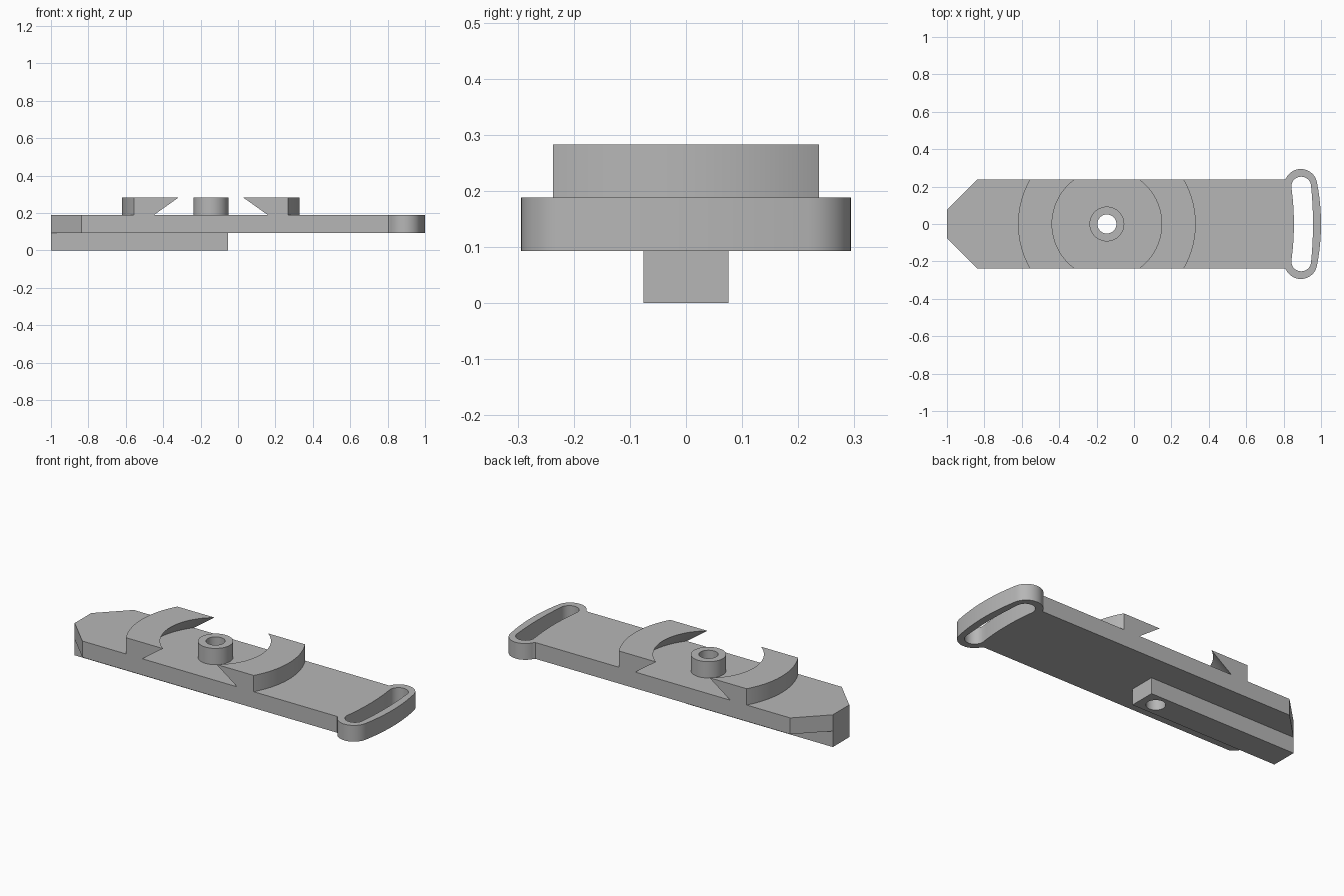
import bpy
import bmesh
from math import sqrt, sin, cos, pi, radians

cube = bpy.data.objects.get("Cube")
if cube:
    bpy.data.objects.remove(cube)

GREY = (0.47, 0.47, 0.47, 1.0)
grey = bpy.data.materials.new("plain grey")
grey.use_nodes = True
grey.diffuse_color = GREY
grey.node_tree.nodes["Principled BSDF"].inputs["Base Color"].default_value = GREY

CX = -0.145                # axis of the boss and the curved clips
HALF = 0.237               # half width of the plate
Z1, Z2, Z3 = 0.093, 0.188, 0.283


def finish(name, bm):
    bmesh.ops.remove_doubles(bm, verts=bm.verts, dist=0.0002)
    bmesh.ops.recalc_face_normals(bm, faces=bm.faces)
    mesh = bpy.data.meshes.new(name)
    bm.to_mesh(mesh)
    bm.free()
    mesh.materials.append(grey)
    obj = bpy.data.objects.new(name, mesh)
    bpy.context.collection.objects.link(obj)
    bpy.ops.object.select_all(action='DESELECT')
    obj.select_set(True)
    bpy.context.view_layer.objects.active = obj
    bpy.ops.object.shade_smooth_by_angle(angle=radians(30))
    return obj


def slab(name, loops, z0, z1):
    """Extruded flat shape; the first loop is the outline, the rest are holes."""
    curve = bpy.data.curves.new(name + "_profile", 'CURVE')
    curve.dimensions = '2D'
    curve.fill_mode = 'BOTH'
    curve.extrude = (z1 - z0) / 2
    for loop in loops:
        spline = curve.splines.new('POLY')
        spline.points.add(len(loop) - 1)
        for point, (x, y) in zip(spline.points, loop):
            point.co = (x, y, 0, 1)
        spline.use_cyclic_u = True
    temp = bpy.data.objects.new(name + "_profile", curve)
    bpy.context.collection.objects.link(temp)
    mesh = bpy.data.meshes.new_from_object(temp)
    bm = bmesh.new()
    bm.from_mesh(mesh)
    bpy.data.objects.remove(temp)
    bpy.data.curves.remove(curve)
    bpy.data.meshes.remove(mesh)
    for v in bm.verts:
        v.co.z += (z0 + z1) / 2
    return finish(name, bm)


def arc(cx, cy, r, a0, a1, n):
    steps = [radians(a0 + (a1 - a0) * i / n) for i in range(n + 1)]
    return [(cx + r * cos(a), cy + r * sin(a)) for a in steps]


def bow(x_end, x_mid, y, n=12):
    """Shallow arc running from +y to -y, bulging to x_mid."""
    ts = [1 - 2 * i / n for i in range(1, n)]
    return [(x_mid + (x_end - x_mid) * t * t, y * t) for t in ts]


def circle(r):
    return arc(CX, 0, r, 0, 360, 48)[:-1]


def mirrored(points):
    return [(x, -y) for x, y in reversed(points)]


# Plate with pointed nose, strap loop and bolt hole
shoulder = [(-1, 0.076), (-0.838, HALF), (0.805, HALF)]
corner = arc(0.892, 0.206, 0.088, 155, 8, 20)
outline = shoulder + corner + bow(0.979, 1.0, 0.218) + mirrored(shoulder + corner)
slot_end = arc(0.894, 0.2, 0.053, 178, 2, 16)
slot = (slot_end + bow(0.947, 0.957, 0.2) + mirrored(slot_end)
        + list(reversed(bow(0.841, 0.855, 0.2))))
hole = circle(0.051)
slab("plate", [outline, slot, hole], Z1, Z2)

# Keel under the plate
keel = [(-1, -0.076), (-0.053, -0.076), (-0.053, 0.076), (-1, 0.076)]
slab("keel", [keel, hole], 0, Z1)

# Boss around the hole
slab("boss", [circle(0.093), hole], Z2, Z3)


# Curved clips, undercut on the inside and trimmed flush with the plate
def clip(name, side, n=32):
    section = [(0.475, Z2), (0.475, Z3), (0.293, Z3), (0.387, Z2)]
    bm = bmesh.new()
    rows = []
    for i in range(n + 1):
        y = HALF * sin(pi * (i / n - 0.5))
        rows.append([bm.verts.new((CX + side * sqrt(r * r - y * y), y, z))
                     for r, z in section])
    for a, b in zip(rows, rows[1:]):
        for k in range(4):
            j = (k + 1) % 4
            bm.faces.new((a[k], a[j], b[j], b[k]))
    bm.faces.new(rows[0])
    bm.faces.new(rows[-1])
    finish(name, bm)


clip("nose_side_clip", -1)
clip("loop_side_clip", 1)
